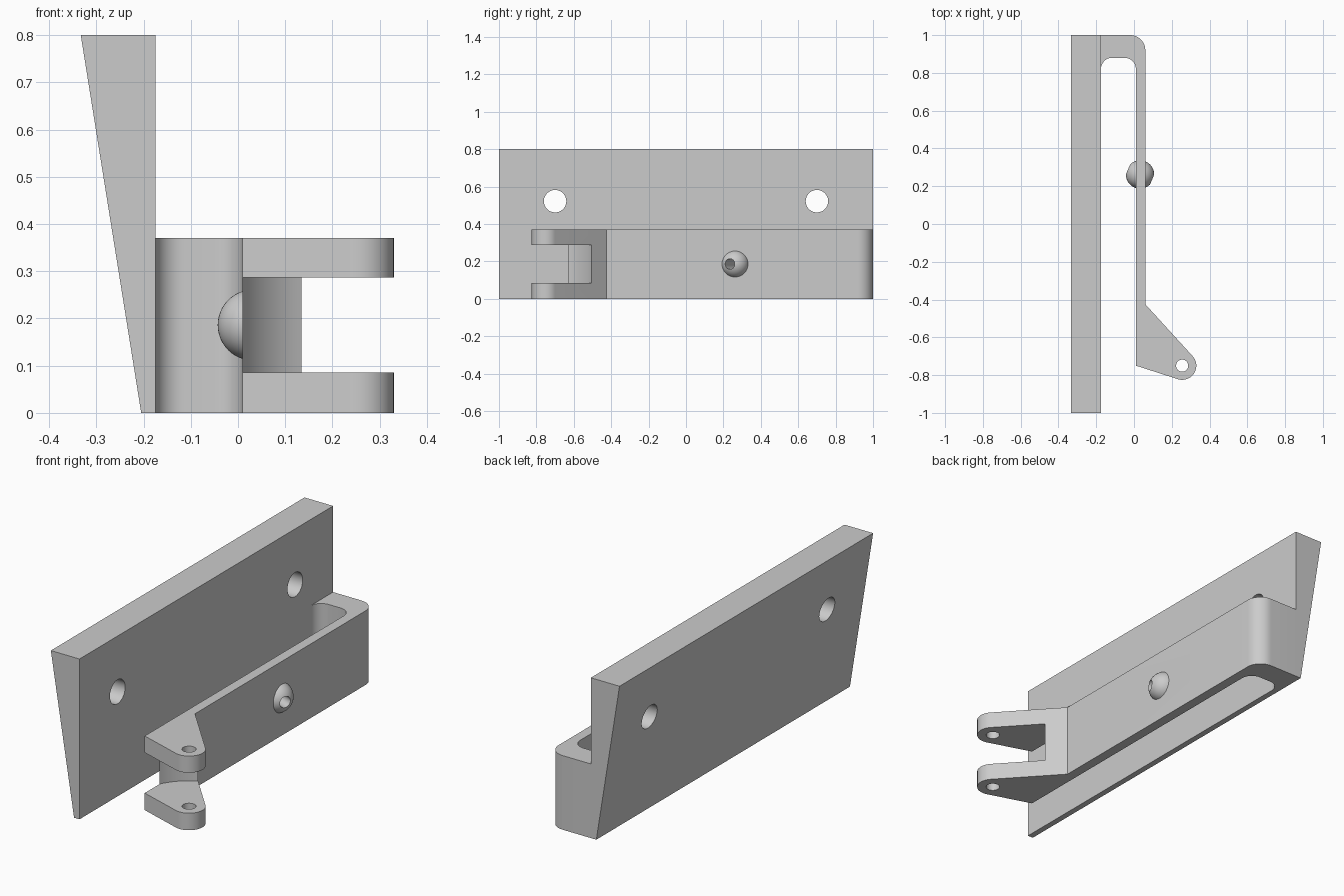
import bpy, bmesh
from math import cos, sin, radians, atan2, acos, hypot, pi
from mathutils import Matrix, Vector

cube = bpy.data.objects.get("Cube")
if cube:
    bpy.data.objects.remove(cube, do_unlink=True)

grey = bpy.data.materials.new("plain grey")
grey.use_nodes = True
grey.diffuse_color = (0.6, 0.6, 0.6, 1)
grey.node_tree.nodes["Principled BSDF"].inputs["Base Color"].default_value = (0.6, 0.6, 0.6, 1)


def finish(name, bm):
    bmesh.ops.recalc_face_normals(bm, faces=bm.faces)
    mesh = bpy.data.meshes.new(name)
    bm.to_mesh(mesh)
    bm.free()
    mesh.materials.append(grey)
    obj = bpy.data.objects.new(name, mesh)
    bpy.context.collection.objects.link(obj)
    return obj


def extrude(name, points, direction):
    bm = bmesh.new()
    face = bm.faces.new([bm.verts.new(p) for p in points])
    moved = bmesh.ops.extrude_face_region(bm, geom=[face])["geom"]
    bmesh.ops.translate(bm, vec=direction,
                        verts=[g for g in moved if isinstance(g, bmesh.types.BMVert)])
    return finish(name, bm)


def rod(name, centre, axis, radius, length, sides=48):
    bm = bmesh.new()
    turn = Vector((0, 0, 1)).rotation_difference(Vector(axis)).to_matrix().to_4x4()
    bmesh.ops.create_cone(bm, cap_ends=True, segments=sides, radius1=radius, radius2=radius,
                          depth=length, matrix=Matrix.Translation(centre) @ turn)
    return finish(name, bm)


def select(obj):
    bpy.ops.object.select_all(action='DESELECT')
    obj.select_set(True)
    bpy.context.view_layer.objects.active = obj


def cut(obj, *cutters):
    for cutter in cutters:
        select(obj)
        mod = obj.modifiers.new("cut", 'BOOLEAN')
        mod.operation, mod.solver, mod.object = 'DIFFERENCE', 'EXACT', cutter
        bpy.ops.object.modifier_apply(modifier=mod.name)


def arc(cx, cy, r, start, end, steps=12):
    angles = [start + (end - start) * i / steps for i in range(steps + 1)]
    return [(cx + r * cos(a), cy + r * sin(a)) for a in angles]


def tangent_angle(point, centre, r, side):
    dx, dy = point[0] - centre[0], point[1] - centre[1]
    return atan2(dy, dx) + side * acos(r / hypot(dx, dy))


# Tapered mounting plate with two screw holes
wall = -0.175
plate = extrude("mounting_plate",
                [(wall, -1, 0), (wall, -1, 0.8), (-0.333, -1, 0.8), (-0.205, -1, 0)], (0, 2, 0))
screw_cutters = [rod("screw_cutter", (-0.25, y, 0.522), (1, 0, 0), 0.06, 0.5) for y in (-0.7, 0.7)]
cut(plate, *screw_cutters)

# Hooked spring arm with a rounded ear at its free end
pin, ear = (0.255, -0.75), 0.075
heel, elbow = (0.01, -0.75), (0.06, -0.425)
low = tangent_angle(heel, pin, ear, 1) - 2 * pi
high = tangent_angle(elbow, pin, ear, -1)
outline = [heel] + arc(*pin, ear, low, high, 24) + [elbow]
outline += arc(-0.02, 0.92, 0.08, 0, pi / 2) + [(wall, 1)]
outline += arc(wall + 0.06, 0.82, 0.06, pi, pi / 2) + arc(-0.05, 0.82, 0.06, pi / 2, 0)
arm = extrude("spring_arm", [(x, y, 0) for x, y in outline], (0, 0, 0.37))

# Fork gap and pin hole
gap_cutter = rod("gap_cutter", (*pin, 0.186), (0, 0, 1), 0.272, 0.202, 96)
pin_cutter = rod("pin_cutter", (*pin, 0.185), (0, 0, 1), 0.032, 1)

# Ball set in the arm, drilled at a slant
ball_centre = (0.032, 0.262, 0.186)
bm = bmesh.new()
bmesh.ops.create_uvsphere(bm, u_segments=48, v_segments=24, radius=0.075,
                          matrix=Matrix.Translation(ball_centre))
ball = finish("ball", bm)
slant = radians(-23)
drill_cutter = rod("drill_cutter", ball_centre, (cos(slant), sin(slant), 0), 0.028, 0.25)
cut(arm, gap_cutter, pin_cutter, drill_cutter)
cut(ball, drill_cutter)

for helper in screw_cutters + [gap_cutter, pin_cutter, drill_cutter]:
    bpy.data.objects.remove(helper, do_unlink=True)
for part in (plate, arm, ball):
    select(part)
    bpy.ops.object.shade_smooth_by_angle(angle=radians(30))
